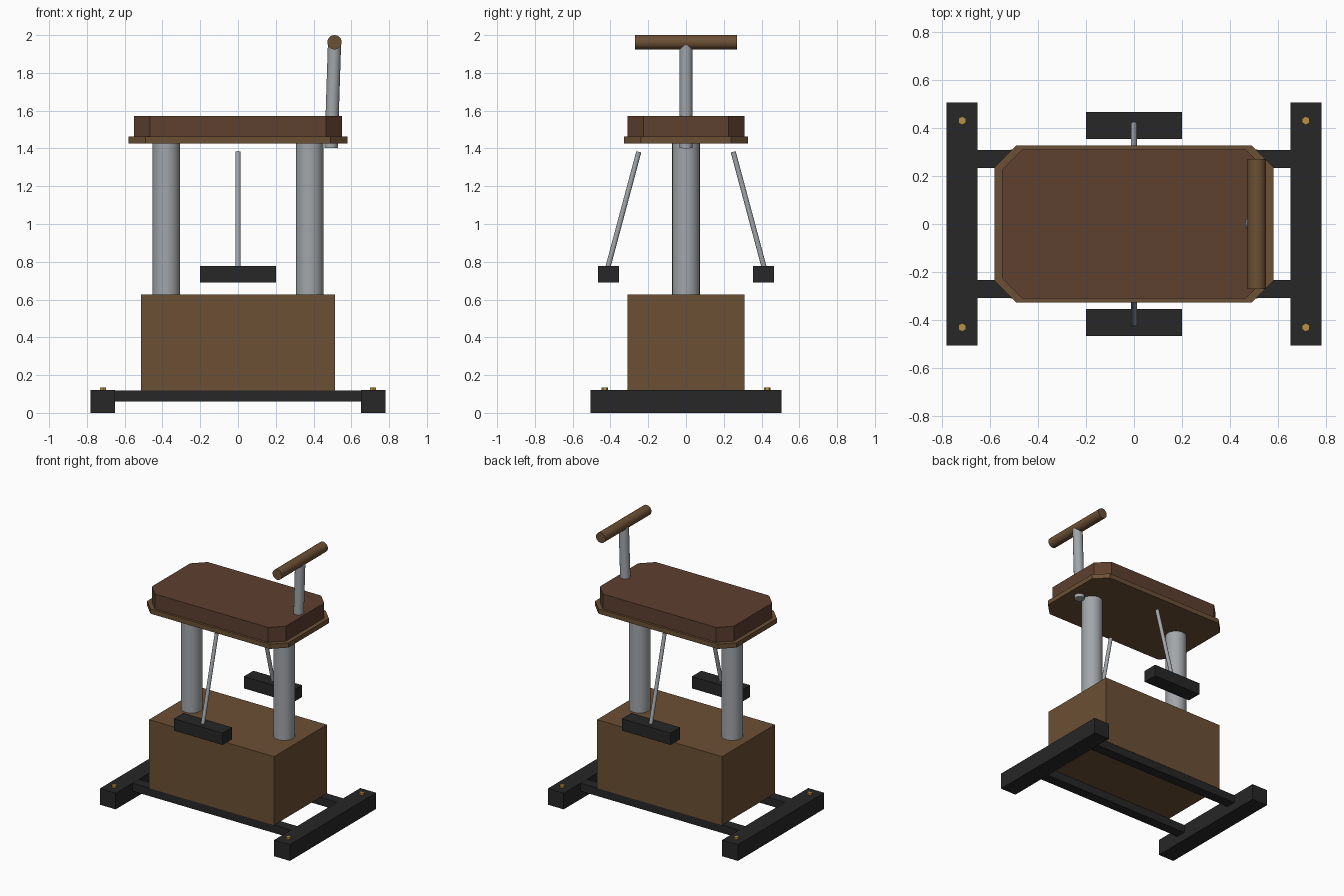
import bpy, bmesh, math
from mathutils import Vector

if "Cube" in bpy.data.objects:
    bpy.data.objects.remove(bpy.data.objects["Cube"])


def material(name, rgb):
    m = bpy.data.materials.new(name)
    m.diffuse_color = (*rgb, 1)
    m.use_nodes = True
    m.node_tree.nodes["Principled BSDF"].inputs["Base Color"].default_value = m.diffuse_color
    return m


WOOD = material("wood", (0.15, 0.08, 0.035))
LEATHER = material("leather", (0.11, 0.05, 0.028))
BLACK = material("black_steel", (0.02, 0.02, 0.021))
STEEL = material("steel", (0.36, 0.38, 0.40))
BRASS = material("brass", (0.48, 0.29, 0.05))


def finish(name, bm, mat):
    bmesh.ops.recalc_face_normals(bm, faces=bm.faces)
    me = bpy.data.meshes.new(name)
    bm.to_mesh(me)
    bm.free()
    me.materials.append(mat)
    ob = bpy.data.objects.new(name, me)
    bpy.context.collection.objects.link(ob)
    return ob


def prism(name, outline, z0, z1, mat):
    """Extrude an xy outline from z0 to z1."""
    bm = bmesh.new()
    face = bm.faces.new([bm.verts.new((x, y, z0)) for x, y in outline])
    geo = bmesh.ops.extrude_face_region(bm, geom=[face])["geom"]
    top = [v for v in geo if isinstance(v, bmesh.types.BMVert)]
    bmesh.ops.translate(bm, vec=(0, 0, z1 - z0), verts=top)
    return finish(name, bm, mat)


def box(name, x0, x1, y0, y1, z0, z1, mat):
    return prism(name, [(x0, y0), (x1, y0), (x1, y1), (x0, y1)], z0, z1, mat)


def chamfered(name, hx, hy, c, z0, z1, mat):
    """Rectangular slab with cut corners."""
    pts = [(hx, c - hy), (hx, hy - c), (hx - c, hy), (c - hx, hy),
           (-hx, hy - c), (-hx, c - hy), (c - hx, -hy), (hx - c, -hy)]
    return prism(name, pts, z0, z1, mat)


def rod(name, a, b, r, mat, sides=32, smooth=True):
    """Cylinder between two points."""
    a, b = Vector(a), Vector(b)
    bm = bmesh.new()
    bmesh.ops.create_cone(bm, cap_ends=True, segments=sides,
                          radius1=r, radius2=r, depth=(b - a).length)
    bm.transform((b - a).to_track_quat("Z", "Y").to_matrix().to_4x4())
    bmesh.ops.translate(bm, vec=(a + b) / 2, verts=bm.verts)
    ob = finish(name, bm, mat)
    if smooth:
        bpy.ops.object.select_all(action="DESELECT")
        ob.select_set(True)
        bpy.context.view_layer.objects.active = ob
        bpy.ops.object.shade_smooth_by_angle(angle=math.radians(30))
    return ob


# Floor frame: two feet, two rails, four hex bolts
for side, s in (("left", -1), ("right", 1)):
    box(side + "_foot", s * 0.715 - 0.065, s * 0.715 + 0.065, -0.505, 0.505, 0, 0.12, BLACK)
    for end, t in (("front", -1), ("back", 1)):
        bolt = rod(f"{side}_{end}_bolt", (s * 0.715, t * 0.43, 0.11),
                   (s * 0.715, t * 0.43, 0.135), 0.018, BRASS, 6, False)
for end, t in (("front", -1), ("back", 1)):
    box(end + "_rail", -0.66, 0.66, t * 0.27 - 0.0375, t * 0.27 + 0.0375, 0.06, 0.119, BLACK)

# Base cabinet and the two support columns
box("base_cabinet", -0.513, 0.513, -0.31, 0.31, 0.119, 0.628, WOOD)
for side, s in (("left", -1), ("right", 1)):
    rod(side + "_column", (s * 0.38, 0, 0.61), (s * 0.38, 0, 1.43), 0.073, STEEL)

# Seat plate and cushion with cut corners
chamfered("seat_plate", 0.58, 0.327, 0.09, 1.427, 1.462, WOOD)
chamfered("seat_cushion", 0.55, 0.31, 0.085, 1.462, 1.573, LEATHER)

# Leaning handle post with crossbar
rod("handle_post", (0.493, 0, 1.402), (0.511, 0, 1.957), 0.035, STEEL, 24)
rod("handle_bar", (0.511, -0.27, 1.962), (0.511, 0.27, 1.962), 0.038, WOOD, 24)

# Splayed stirrup rods and foot pedals
for end, t in (("front", -1), ("back", 1)):
    rod(end + "_stirrup_rod", (0, t * 0.25, 1.382), (0, t * 0.415, 0.765), 0.0135, STEEL, 16)
    box(end + "_pedal", -0.2, 0.2, t * 0.41 - 0.056, t * 0.41 + 0.056, 0.69, 0.778, BLACK)
